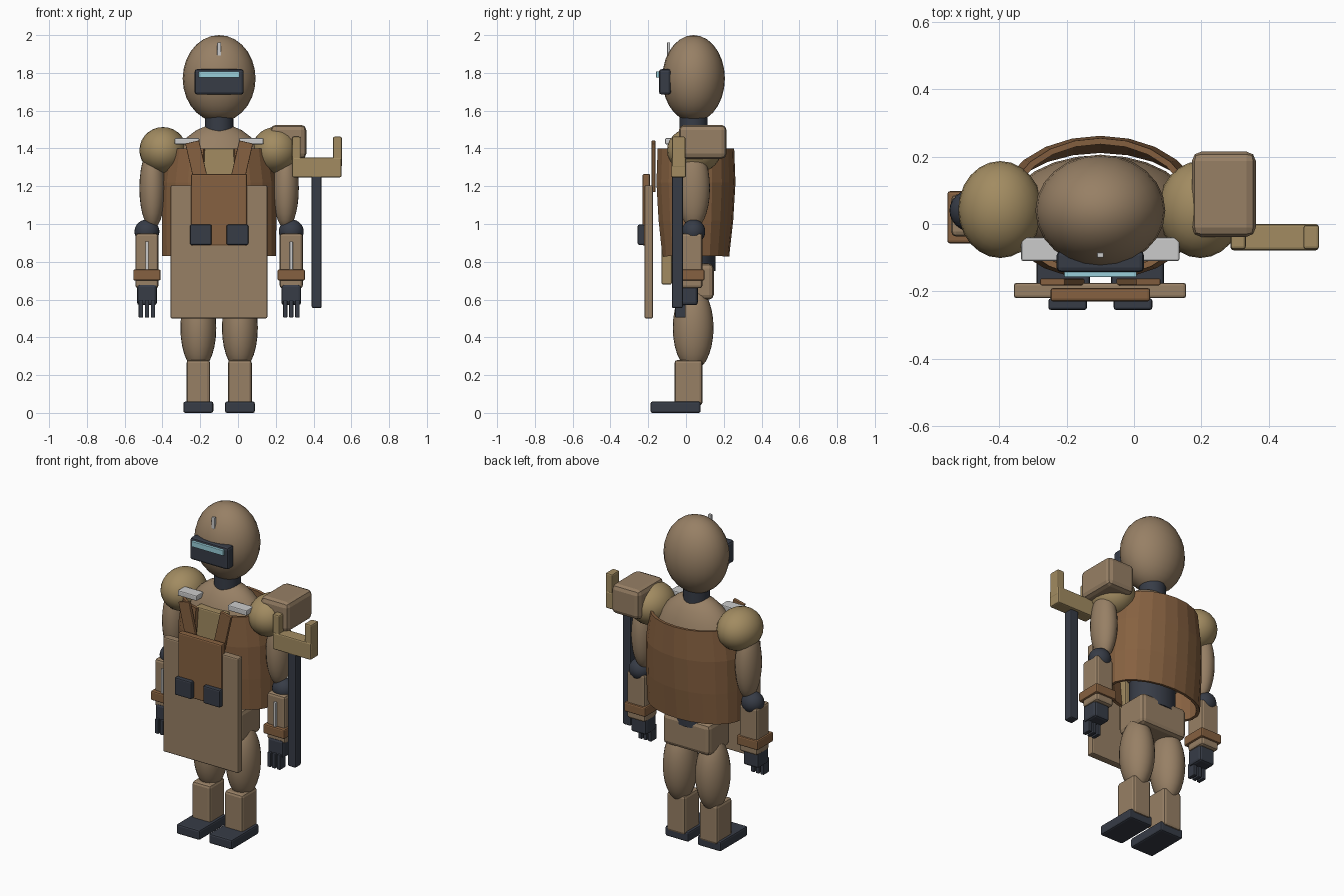
import bpy, bmesh, math
from mathutils import Matrix, Vector

if "Cube" in bpy.data.objects:
    bpy.data.objects.remove(bpy.data.objects["Cube"])

CX, CY = -0.1, 0.04          # body centre line


def material(name, rgb):
    m = bpy.data.materials.new(name)
    m.diffuse_color = (*rgb, 1)
    m.use_nodes = True
    m.node_tree.nodes["Principled BSDF"].inputs["Base Color"].default_value = m.diffuse_color
    return m


TAN = material("tan", (0.31, 0.215, 0.13))
BROWN = material("brown", (0.24, 0.12, 0.052))
KHAKI = material("khaki", (0.36, 0.26, 0.12))
DARK = material("dark", (0.038, 0.045, 0.062))
GLOW = material("glow", (0.32, 0.62, 0.70))
SILVER = material("silver", (0.62, 0.62, 0.62))


def finish(name, bm, mat, smooth=False):
    bmesh.ops.recalc_face_normals(bm, faces=bm.faces)
    for f in bm.faces:
        f.smooth = smooth
    me = bpy.data.meshes.new(name)
    bm.to_mesh(me)
    bm.free()
    me.materials.append(mat)
    ob = bpy.data.objects.new(name, me)
    bpy.context.collection.objects.link(ob)
    return ob


def box(name, lo, hi, mat, bevel=0.008, tilt=0.0):
    """Bevelled box between two corners, tilted about y if asked."""
    lo, hi = Vector(lo), Vector(hi)
    bm = bmesh.new()
    bmesh.ops.create_cube(bm, size=1)
    bmesh.ops.scale(bm, vec=hi - lo, verts=bm.verts)
    if bevel:
        bmesh.ops.bevel(bm, geom=bm.edges[:], offset=bevel, segments=2,
                        profile=0.5, affect='EDGES')
    bmesh.ops.rotate(bm, matrix=Matrix.Rotation(tilt, 3, 'Y'), verts=bm.verts)
    ob = finish(name, bm, mat)
    ob.location = (lo + hi) / 2
    return ob


def cbox(name, c, size, mat, bevel=0.008, tilt=0.0):
    c, h = Vector(c), Vector(size) / 2
    return box(name, c - h, c + h, mat, bevel, tilt)


def ball(name, c, r, mat):
    bm = bmesh.new()
    bmesh.ops.create_uvsphere(bm, u_segments=24, v_segments=14, radius=1)
    bmesh.ops.scale(bm, vec=r, verts=bm.verts)
    ob = finish(name, bm, mat, True)
    ob.location = c
    return ob


def drum(name, c, rx, ry, h, mat):
    bm = bmesh.new()
    bmesh.ops.create_cone(bm, cap_ends=True, segments=24, radius1=1, radius2=1, depth=h)
    bmesh.ops.scale(bm, vec=(rx, ry, 1), verts=bm.verts)
    ob = finish(name, bm, mat)
    for p in ob.data.polygons:
        p.use_smooth = len(p.vertices) == 4
    ob.location = c
    return ob


# Head, visor and neck
ball("head", (CX, CY, 1.77), (0.193, 0.166, 0.23), TAN)
box("visor", (-0.23, -0.143, 1.685), (0.03, -0.08, 1.82), DARK, 0.014)
box("visor_light", (-0.208, -0.158, 1.775), (0.008, -0.138, 1.808), GLOW, 0.003)
box("head_fin", (CX - 0.01, -0.1, 1.89), (CX + 0.01, -0.085, 1.962), SILVER, 0.003)
drum("neck", (CX, CY, 1.53), 0.075, 0.075, 0.1, DARK)

# Torso
ball("chest", (CX, CY, 1.2), (0.275, 0.165, 0.33), TAN)
drum("waist", (CX, CY, 0.85), 0.14, 0.115, 0.2, DARK)
box("pelvis", (CX - 0.16, -0.065, 0.6), (CX + 0.16, 0.147, 0.79), TAN, 0.025)
box("tabard", (CX - 0.1, -0.13, 0.68), (CX + 0.1, -0.075, 1.4), KHAKI)

# Coat: open-fronted elliptical shell swept from a few height rings
rings = [(0.83, 0.295, 0.172), (1.02, 0.297, 0.193), (1.22, 0.295, 0.205), (1.40, 0.268, 0.198)]
bm = bmesh.new()
n, gap = 20, math.radians(17)
rows = []
for z, rx, ry in rings:
    row = []
    for i in range(n + 1):
        a = -math.pi / 2 + gap + (2 * math.pi - 2 * gap) * i / n
        row.append(bm.verts.new((CX + rx * math.cos(a), 0.048 + ry * math.sin(a), z)))
    rows.append(row)
for low, high in zip(rows, rows[1:]):
    for i in range(n):
        bm.faces.new((low[i], low[i + 1], high[i + 1], high[i]))
coat = finish("coat", bm, BROWN)
solid = coat.modifiers.new("thickness", 'SOLIDIFY')
solid.thickness = 0.018
solid.offset = 0

# Apron, bib, and pouches
box("apron", (-0.357, -0.22, 0.5), (0.155, -0.175, 1.205), TAN)
box("bib", (-0.248, -0.23, 0.885), (0.048, -0.19, 1.265), BROWN)

# Mirrored parts: s = -1 is left in the front view
for s, side in ((-1, "left"), (1, "right")):
    def at(dx, y, z):
        return (CX + s * dx, y, z)

    cbox("pouch_" + side, at(0.097, -0.238, 0.943), (0.115, 0.035, 0.107), DARK)
    cbox("strap_" + side, at(0.113, -0.172, 1.305), (0.075, 0.02, 0.265), BROWN, 0.004,
         s * math.radians(13))
    cbox("clip_" + side, at(0.17, -0.075, 1.438), (0.13, 0.07, 0.033), SILVER, 0.006)

    # Arm
    ball("shoulder_" + side, at(0.297, 0.043, 1.39), (0.125, 0.144, 0.123), KHAKI)
    ball("upper_arm_" + side, at(0.353, CY, 1.19), (0.069, 0.087, 0.215), TAN)
    ball("elbow_" + side, at(0.382, CY, 0.96), (0.066, 0.062, 0.064), DARK)
    cbox("forearm_" + side, at(0.382, 0.025, 0.805), (0.122, 0.124, 0.29), TAN, 0.014)
    cbox("forearm_bar_" + side, at(0.382, -0.04, 0.822), (0.017, 0.02, 0.17), SILVER, 0.003)
    cbox("cuff_" + side, at(0.382, 0.02, 0.73), (0.145, 0.155, 0.058), BROWN)
    cbox("palm_" + side, at(0.382, 0.01, 0.625), (0.105, 0.105, 0.11), DARK, 0.014)
    for k in (-1, 0, 1):
        cbox(f"finger_{side}_{k + 2}", at(0.382 + k * 0.032, -0.03, 0.55),
             (0.023, 0.055, 0.09), DARK, 0.004)

    # Leg
    ball("thigh_" + side, at(0.11, 0.038, 0.45), (0.095, 0.108, 0.225), TAN)
    cbox("shin_" + side, at(0.11, 0.013, 0.16), (0.126, 0.148, 0.24), TAN, 0.016)
    cbox("foot_" + side, at(0.11, -0.055, 0.03), (0.158, 0.265, 0.06), DARK, 0.01)

# Shoulder pack and forked staff on one side
box("shoulder_pack", (0.172, -0.038, 1.345), (0.362, 0.215, 1.525), TAN, 0.028)
box("staff_pole", (0.39, -0.075, 0.555), (0.443, -0.017, 1.26), DARK)
box("fork_base", (0.287, -0.078, 1.247), (0.548, 0.0, 1.352), KHAKI)
box("fork_prong_inner", (0.287, -0.075, 1.3), (0.332, -0.003, 1.462), KHAKI)
box("fork_prong_outer", (0.503, -0.075, 1.3), (0.55, -0.003, 1.462), KHAKI)
